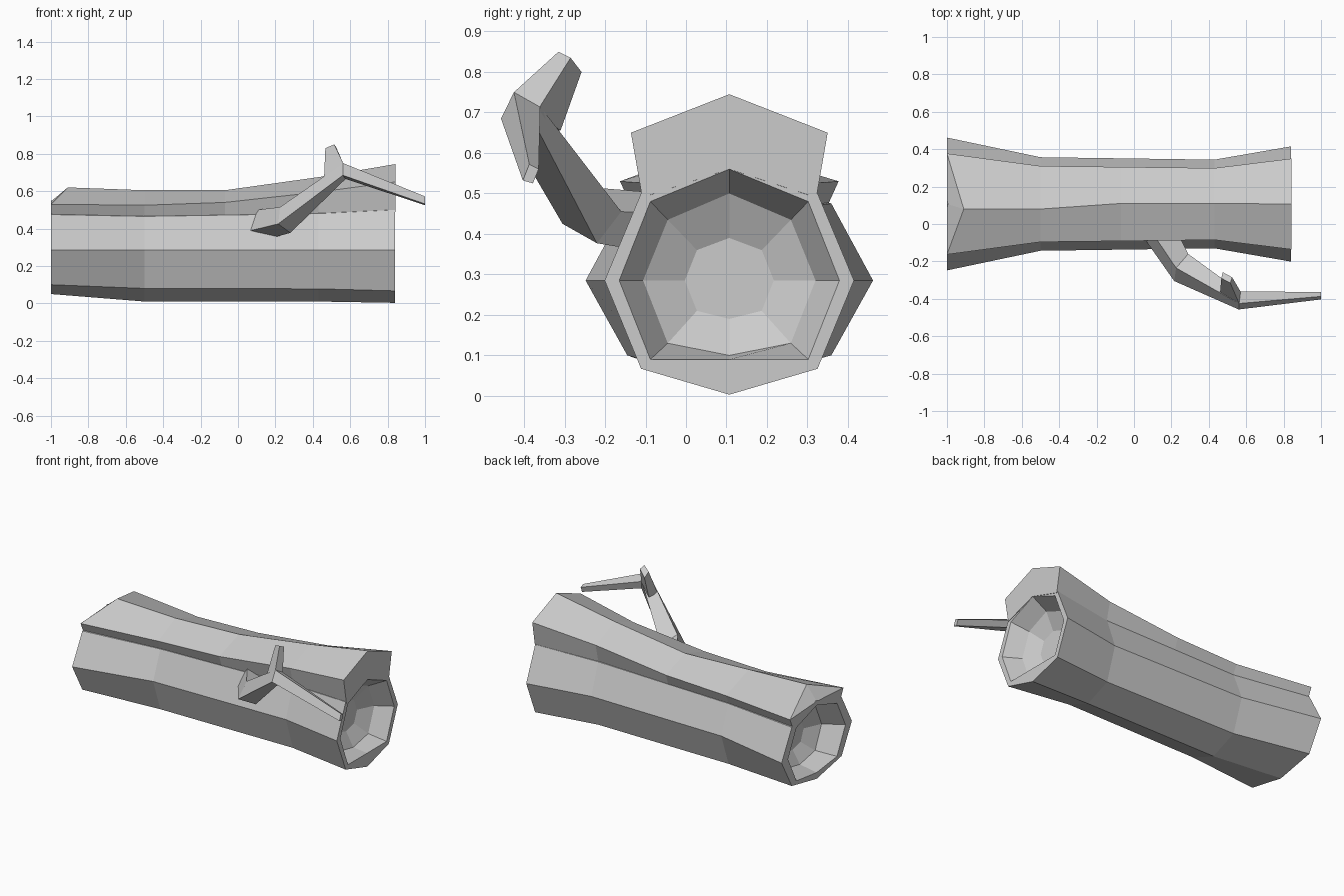
import bpy, bmesh
from mathutils import Vector

CY, CZ = 0.107, 0.285   # axis of the log


def loft(name, rings, fan=None):
    """Skin matching rings; close the ends with an n-gon or a fan around one corner."""
    bm = bmesh.new()
    vs = [[bm.verts.new(p) for p in r] for r in rings]
    n = len(rings[0])
    for a, b in zip(vs, vs[1:]):
        for i in range(n):
            j = (i + 1) % n
            bm.faces.new((a[i], a[j], b[j], b[i]))
    for end in (vs[0], vs[-1]):
        if fan is None:
            bm.faces.new(end)
        else:
            e = end[fan:] + end[:fan]
            for i in range(1, n - 1):
                bm.faces.new((e[0], e[i], e[i + 1]))
    bmesh.ops.recalc_face_normals(bm, faces=bm.faces)
    me = bpy.data.meshes.new(name)
    bm.to_mesh(me)
    bm.free()
    ob = bpy.data.objects.new(name, me)
    bpy.context.collection.objects.link(ob)
    return ob


def octagon(x, w, d, zb, zd, zu, zt):
    """Eight-sided section: side width, diagonal width, then heights bottom to top."""
    return [(x, CY, zb), (x, CY + d, zd), (x, CY + w, CZ), (x, CY + d, zu),
            (x, CY, zt), (x, CY - d, zu), (x, CY - w, CZ), (x, CY - d, zd)]


# Log: runs from the left hollow, over the outside, into the right hollow
loft("log", [octagon(*r) for r in (
    (-0.83, 0.11, 0.08, 0.19, 0.21, 0.36, 0.39),
    (-0.88, 0.22, 0.155, 0.11, 0.14, 0.43, 0.48),
    (-1.00, 0.29, 0.205, 0.09, 0.115, 0.455, 0.52),
    (-1.00, 0.355, 0.252, 0.05, 0.10, 0.475, 0.55),
    (-0.50, 0.250, 0.178, 0.01, 0.08, 0.465, 0.55),
    (0.43, 0.237, 0.168, 0.01, 0.078, 0.48, 0.56),
    (0.84, 0.308, 0.218, 0.003, 0.067, 0.50, 0.58),
    (0.84, 0.272, 0.195, 0.09, 0.09, 0.48, 0.56),
    (0.74, 0.213, 0.152, 0.10, 0.13, 0.435, 0.50),
    (0.69, 0.11, 0.08, 0.19, 0.21, 0.36, 0.39))])


def cap(x, rx, ry, rz, w, ze, d, zl, zm):
    """Roof-shaped section: ridge, outer edge, lower edge, underside middle."""
    return [(rx, ry, rz), (x, CY + w, ze), (x, CY + d, zl),
            (x, CY, zm), (x, CY - d, zl), (x, CY - w, ze)]


# Thick top layer lying along the log
loft("top_layer", [cap(*r) for r in (
    (-1.0, -0.91, 0.08, 0.62, 0.27, 0.53, 0.245, 0.475, 0.545),
    (-0.5, -0.5, 0.08, 0.605, 0.203, 0.525, 0.175, 0.465, 0.54),
    (-0.07, -0.07, 0.11, 0.605, 0.198, 0.54, 0.172, 0.472, 0.54),
    (0.43, 0.43, 0.11, 0.675, 0.192, 0.595, 0.165, 0.482, 0.55),
    (0.843, 0.843, CY, 0.745, 0.243, 0.65, 0.215, 0.49, 0.56))], fan=3)

# Bent branch: root, elbow, fork, tip
loft("branch", [
    [(0.05, -0.07, 0.385), (0.18, -0.06, 0.35), (0.22, -0.02, 0.45), (0.10, -0.05, 0.50)],
    [(0.215, -0.305, 0.425), (0.28, -0.22, 0.377), (0.29, -0.16, 0.455), (0.225, -0.235, 0.515)],
    [(0.56, -0.457, 0.685), (0.575, -0.37, 0.665), (0.565, -0.36, 0.715), (0.562, -0.425, 0.75)],
    [(1.0, -0.403, 0.532), (1.0, -0.378, 0.525), (1.0, -0.364, 0.56), (1.0, -0.387, 0.572)]])

# Short twig rising from the fork
loft("twig", [
    [(0.46, -0.37, 0.665), (0.562, -0.425, 0.75), (0.575, -0.37, 0.70), (0.48, -0.31, 0.655)],
    [(0.467, -0.29, 0.83), (0.515, -0.315, 0.85), (0.525, -0.285, 0.835), (0.475, -0.258, 0.80)]])
